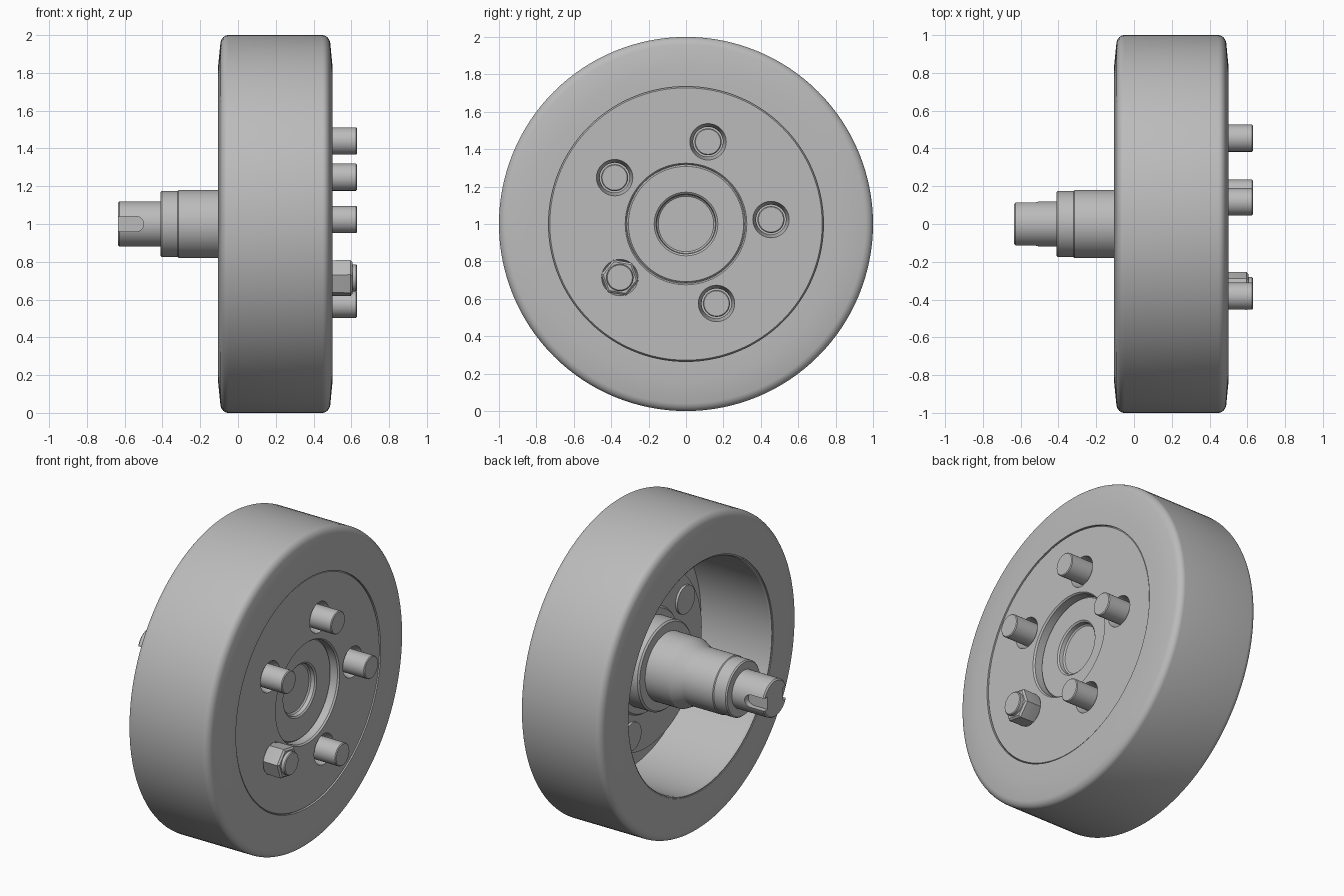
import bpy, bmesh, math
from mathutils import Matrix, Vector

if "Cube" in bpy.data.objects:
    bpy.data.objects.remove(bpy.data.objects["Cube"], do_unlink=True)

grey = bpy.data.materials.new("plain grey")
grey.use_nodes = True
colour = (0.5, 0.5, 0.5, 1)
grey.diffuse_color = colour
grey.node_tree.nodes["Principled BSDF"].inputs["Base Color"].default_value = colour

AXLE_Z = 1.0
BOLT_CIRCLE = 0.455
BOLT_ANGLES = [math.radians(3 + 72 * i) for i in range(5)]
NUT_INDEX = 3


def add_object(name, bm):
    bmesh.ops.recalc_face_normals(bm, faces=bm.faces)
    mesh = bpy.data.meshes.new(name)
    bm.to_mesh(mesh)
    bm.free()
    mesh.materials.append(grey)
    obj = bpy.data.objects.new(name, mesh)
    bpy.context.collection.objects.link(obj)
    return obj


def lathe(name, profile, y=0.0, z=AXLE_Z, steps=96, closed=False, turn=0.0):
    """Revolve (x, radius) points about a line parallel to x."""
    bm = bmesh.new()
    verts = [bm.verts.new((x, 0, r)) for x, r in profile]
    pairs = list(zip(verts, verts[1:]))
    if closed:
        pairs.append((verts[-1], verts[0]))
    edges = [bm.edges.new(p) for p in pairs]
    bmesh.ops.spin(bm, geom=verts + edges, cent=(0, 0, 0), axis=(1, 0, 0),
                   angle=math.tau, steps=steps, use_merge=False)
    bmesh.ops.remove_doubles(bm, verts=bm.verts, dist=1e-5)
    bmesh.ops.transform(bm, verts=bm.verts, matrix=Matrix.Translation((0, y, z))
                        @ Matrix.Rotation(turn, 4, 'X'))
    return add_object(name, bm)


def cut(obj, cutters):
    bpy.context.view_layer.objects.active = obj
    for cutter in cutters:
        mod = obj.modifiers.new("cut", 'BOOLEAN')
        mod.operation = 'DIFFERENCE'
        mod.solver = 'EXACT'
        mod.object = cutter
        bpy.ops.object.modifier_apply(modifier=mod.name)
        bpy.data.objects.remove(cutter, do_unlink=True)


def bolt_position(angle):
    return BOLT_CIRCLE * math.cos(angle), AXLE_Z + BOLT_CIRCLE * math.sin(angle)


def shoulder(side):
    """Rounded tyre corner, from side wall to tread."""
    centre, rad = Vector((0.447, 0.947)), 0.053
    pts = [(0.5, 0.84)]
    for i in range(7):
        a = math.radians(14 + 76 * i / 6)
        pts.append((centre.x + rad * math.cos(a) * 0.8, centre.y + rad * math.sin(a)))
    return [(x if side > 0 else 0.395 - x, r) for x, r in pts]


parts = []

# Tyre
tyre = [(0.5, 0.735)] + shoulder(1) + shoulder(-1)[::-1] + [(-0.105, 0.735)]
parts.append(lathe("tyre", tyre, steps=128, closed=True))

# Rim: barrel and front disc, with tapered bolt holes
rim = lathe("rim", [(0.485, 0.735), (0.495, 0.728), (0.495, 0.325), (0.485, 0.317),
                    (0.4, 0.317), (0.4, 0.722), (-0.09, 0.722), (-0.1, 0.728),
                    (-0.1, 0.735)], steps=128, closed=True)
holes = []
for a in BOLT_ANGLES:
    y, z = bolt_position(a)
    holes.append(lathe("hole_cutter", [(0.35, 0), (0.35, 0.08), (0.43, 0.08),
                                       (0.497, 0.098), (0.55, 0.098), (0.55, 0)],
                       y, z, steps=32))
cut(rim, holes)
parts.append(rim)

# Hub: flange, pilot with a dished front, and rear boss
parts.append(lathe("hub", [(0.4, 0), (0.4, 0.148), (0.408, 0.157), (0.432, 0.16),
                           (0.44, 0.17), (0.44, 0.308), (0.432, 0.316), (0.398, 0.316),
                           (0.398, 0.56), (0.28, 0.56), (0.28, 0.33), (0.265, 0.32),
                           (0.265, 0.28), (0.15, 0.28), (0.14, 0.27), (0.14, 0)]))

# Spindle with a tapered shoulder
parts.append(lathe("spindle", [(0.16, 0), (0.16, 0.215), (-0.03, 0.215), (-0.1, 0.18),
                               (-0.315, 0.18), (-0.32, 0.175), (-0.402, 0.175),
                               (-0.41, 0.168), (-0.41, 0)], steps=64))

# Shaft end with a round-ended keyway on each side
shaft = lathe("shaft_end", [(-0.38, 0), (-0.38, 0.12), (-0.627, 0.12),
                            (-0.635, 0.112), (-0.635, 0)], steps=64)
keyways = []
for side in (-1, 1):
    bm = bmesh.new()
    outline = [(-0.7, 0.04), (-0.7, -0.04)]
    for i in range(13):
        a = -math.pi / 2 + math.pi * i / 12
        outline.append((-0.54 + 0.04 * math.cos(a), 0.04 * math.sin(a)))
    face = bm.faces.new([bm.verts.new((x, side * 0.08, AXLE_Z + z)) for x, z in outline])
    top = bmesh.ops.extrude_face_region(bm, geom=[face])["geom"]
    bmesh.ops.translate(bm, vec=(0, side * 0.1, 0),
                        verts=[v for v in top if isinstance(v, bmesh.types.BMVert)])
    keyways.append(add_object("keyway_cutter", bm))
cut(shaft, keyways)
parts.append(shaft)

# Wheel studs, with heads behind the flange
for i, a in enumerate(BOLT_ANGLES):
    y, z = bolt_position(a)
    parts.append(lathe(f"stud_{i + 1}", [(0.265, 0), (0.265, 0.09), (0.285, 0.09),
                                         (0.285, 0.072), (0.625, 0.072), (0.63, 0.067),
                                         (0.63, 0)], y, z, steps=32))

# Single hex nut with a tapered seat
y, z = bolt_position(BOLT_ANGLES[NUT_INDEX])
parts.append(lathe("wheel_nut", [(0.43, 0.073), (0.43, 0.08), (0.49, 0.1), (0.595, 0.102),
                                 (0.605, 0.09), (0.605, 0.073)], y, z, steps=6,
                   closed=True, turn=math.radians(20)))

# Smooth the rounded surfaces and keep the edges crisp
bpy.ops.object.select_all(action='DESELECT')
for obj in parts:
    obj.select_set(True)
bpy.context.view_layer.objects.active = parts[0]
bpy.ops.object.shade_smooth_by_angle(angle=math.radians(25))
